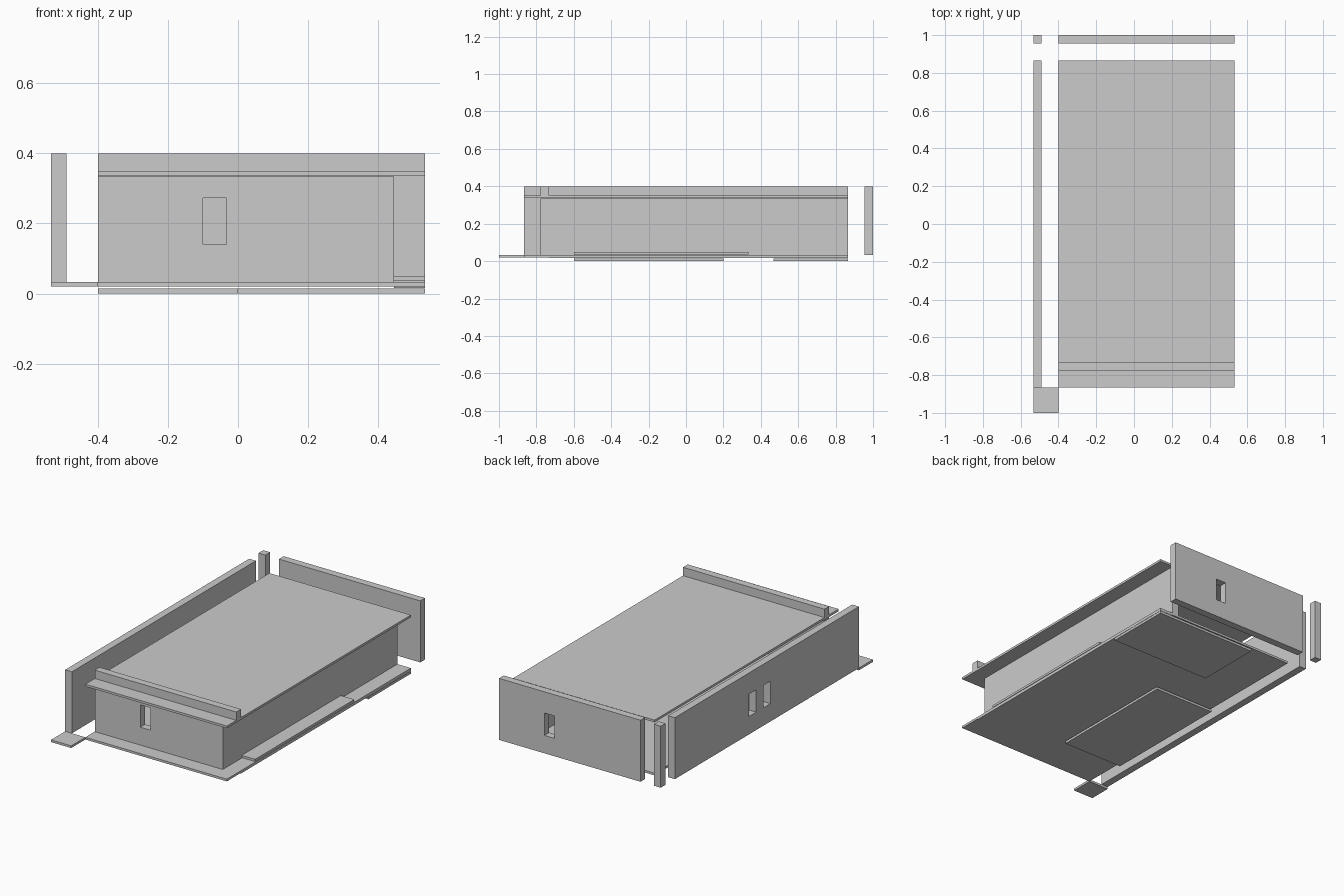
import bpy, bmesh
from mathutils import Vector

if "Cube" in bpy.data.objects:
    bpy.data.objects.remove(bpy.data.objects["Cube"])

U = 0.13333          # layout tile
T = U / 3            # wall thickness
E = 4 * U            # half width
L = 7.5 * U          # half length
F = 0.0333           # floor top


def box(name, x, y, z):
    lo, hi = Vector((x[0], y[0], z[0])), Vector((x[1], y[1], z[1]))
    bm = bmesh.new()
    bmesh.ops.create_cube(bm, size=1)
    for v in bm.verts:
        v.co = Vector((lo[i] + (v.co[i] + 0.5) * (hi[i] - lo[i]) for i in range(3)))
    me = bpy.data.meshes.new(name)
    bm.to_mesh(me)
    bm.free()
    ob = bpy.data.objects.new(name, me)
    bpy.context.collection.objects.link(ob)
    return ob


def window(wall, x, y, z=(0.14, 0.2733)):
    cutter = box(wall.name + "_window_cutter", x, y, z)
    cutter.hide_render = True
    cutter.display_type = 'WIRE'
    mod = wall.modifiers.new("window", 'BOOLEAN')
    mod.operation = 'DIFFERENCE'
    mod.solver = 'EXACT'
    mod.object = cutter


inner_x = (-3 * U, E)
inner_y = (-6.5 * U, 6.5 * U)
front_y = (-0.778, -0.778 + T)

# Ground layers
box("floor", inner_x, inner_y, (0.02, F))
box("corner_plate", (-E, -3 * U), (-L, -6.5 * U), (0.02, F))
box("side_strip", (0.445, E), (front_y[1], 6.5 * U), (0.016, 0.0293))
box("raised_path", (0.445, E), (-4.5 * U, 2.5 * U), (0.0365, 0.05))
box("lower_slab_left", (-3 * U, 0), (-4.5 * U, 1.5 * U), (0, 0.0143))
box("lower_slab_back", (-U, E), (3.5 * U, 6.5 * U), (0, 0.0143))

# Roof with front parapet
box("roof", inner_x, inner_y, (0.3365, 0.35))
box("parapet", inner_x, front_y, (0.35, 0.4))

# Tall outer walls and corner post
left_wall = box("left_wall", (-E, -E + T), inner_y, (F, 0.4))
back_wall = box("back_wall", inner_x, (L - T, L), (F, 0.4))
box("back_corner_post", (-E, -E + T), (L - T, L), (F, 0.4))

# Walls under the roof
front_wall = box("front_wall", (-3 * U, 3 * U), front_y, (F, 0.3345))
box("front_corner_post", (3 * U, 3 * U + T), front_y, (F, 0.3345))
box("right_wall", (3 * U, 3 * U + T), (front_y[1], 6.5 * U), (F, 0.3345))

# Windows
window(front_wall, (-0.1, -0.0333), (-0.9, -0.6))
window(back_wall, (0.1667, 0.2333), (0.9, 1.1))
for i, c in enumerate((0, U)):
    window(left_wall, (-0.6, -0.4), (c - U / 4, c + U / 4))
